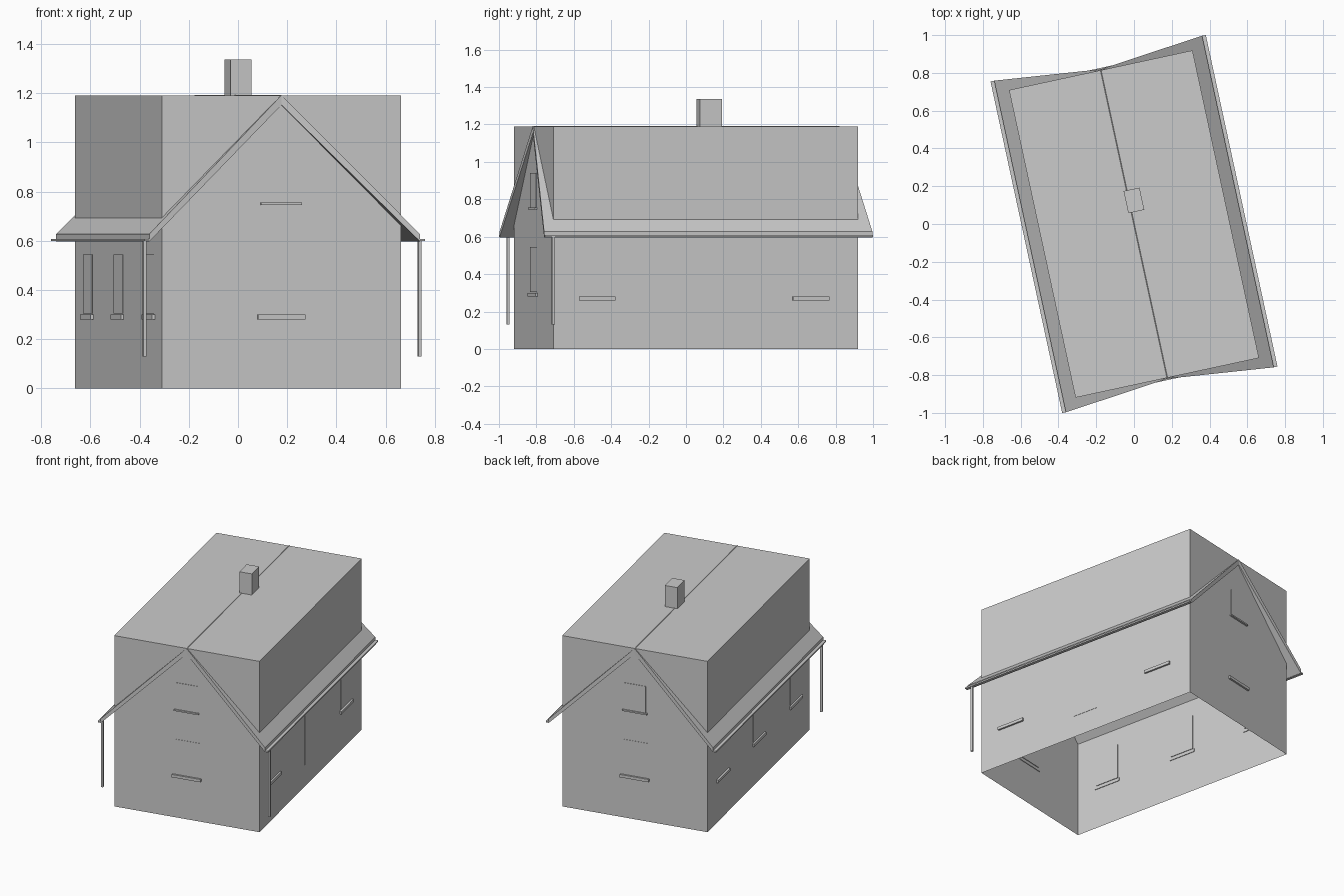
import bpy, bmesh, math
from mathutils import Matrix

if "Cube" in bpy.data.objects:
    bpy.data.objects.remove(bpy.data.objects["Cube"])

# House is modelled square to the axes, then turned about z
TURN = Matrix.Rotation(math.radians(12.2), 4, 'Z')
W, L = 0.497, 0.833          # wall half width and half length
EAVE, END = 0.563, 0.898     # roof half width and half length at the eaves


def finish(name, bm, recalc=True):
    if recalc:
        bmesh.ops.recalc_face_normals(bm, faces=bm.faces)
    bm.transform(TURN)
    me = bpy.data.meshes.new(name)
    bm.to_mesh(me)
    bm.free()
    ob = bpy.data.objects.new(name, me)
    bpy.context.collection.objects.link(ob)
    return ob


def box(name, x0, x1, y0, y1, z0, z1, bottom=True, top=True):
    bm = bmesh.new()
    bmesh.ops.create_cube(bm, size=1)
    for v in bm.verts:
        v.co = (x1 if v.co.x > 0 else x0, y1 if v.co.y > 0 else y0,
                z1 if v.co.z > 0 else z0)
    drop = [f for f in bm.faces if (f.normal.z < -0.5 and not bottom)
            or (f.normal.z > 0.5 and not top)]
    bmesh.ops.delete(bm, geom=drop, context='FACES_ONLY')
    return finish(name, bm, False)


def panel(name, side, a, b, z0, z1, out):
    """Thin panel on a wall, from a to b along it."""
    if side in ('front', 'back'):
        s = -1 if side == 'front' else 1
        y = sorted((s * (L - 0.004), s * (L + out)))
        box(name, a, b, y[0], y[1], z0, z1)
    else:
        s = -1 if side == 'left' else 1
        x = sorted((s * (W - 0.004), s * (W + out)))
        box(name, x[0], x[1], a, b, z0, z1)


def window(side, c, z0, z1, half=0.087):
    panel(side + '_window', side, c - half, c + half, z0, z1, 0.002)
    panel(side + '_sill', side, c - half - 0.012, c + half + 0.012,
          z0 - 0.025, z0 - 0.005, 0.012)


# Open-bottomed shell in three flush bands, flat on top
box('plinth', -W, W, -L, L, 0, 0.18, bottom=False, top=False)
box('walls', -W, W, -L, L, 0.18, 0.69, bottom=False, top=False)
box('upper_block', -W, W, -L, L, 0.69, 1.19, bottom=False)

# Roof slab: its ends flare from the ridge out to the eave corners
profile = [(-EAVE, 0.627), (0, 1.192), (EAVE, 0.627),
           (EAVE, 0.597), (0, 1.152), (-EAVE, 0.597)]
bm = bmesh.new()
ends = []
for s in (-1, 1):
    ends.append([bm.verts.new((x, s * (0.838 + (END - 0.838) * abs(x) / EAVE), z))
                 for x, z in profile])
for i in range(6):
    j = (i + 1) % 6
    bm.faces.new((ends[0][i], ends[0][j], ends[1][j], ends[1][i]))
for e in ends:
    bm.faces.new((e[0], e[1], e[4], e[5]))
    bm.faces.new((e[1], e[2], e[3], e[4]))
finish('roof_eaves', bm)

# Gutters and front downpipes
for s, n in ((-1, 'left'), (1, 'right')):
    x = sorted((s * (EAVE - 0.002), s * 0.583))
    box(n + '_gutter', x[0], x[1], -END, END, 0.598, 0.608)
    box(n + '_downpipe', s * 0.572 - 0.007, s * 0.572 + 0.007,
        -0.857, -0.843, 0.13, 0.6)

# Chimney
box('chimney', -0.017, 0.069, 0.062, 0.182, 1.0, 1.337)

# Windows and sills
for side in ('front', 'back'):
    window(side, 0, 0.305, 0.545)
    panel(side + '_gable_window', side, -0.075, 0.073, 0.755, 0.94, 0.003)
    panel(side + '_gable_sill', side, -0.086, 0.084, 0.745, 0.755, 0.012)
for c in (-0.6, 0.0, 0.585):
    window('left', c, 0.305, 0.545)
for c in (-0.595, 0.575):
    window('right', c, 0.285, 0.53)

# Door
panel('door', 'right', -0.095, 0.087, 0.15, 0.53, 0.002)
